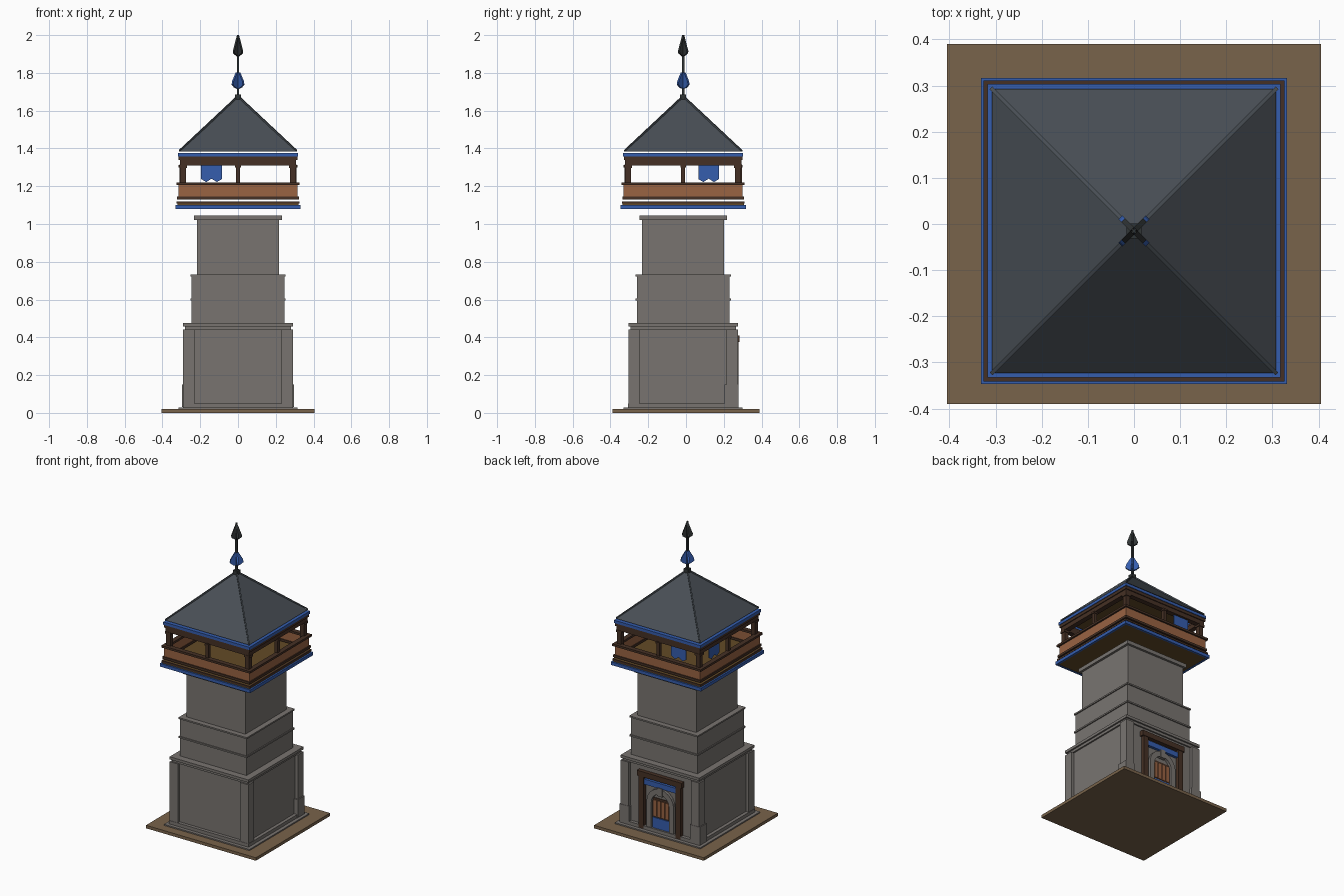
import bpy, bmesh, math
from mathutils import Matrix, Vector

if "Cube" in bpy.data.objects:
    bpy.data.objects.remove(bpy.data.objects["Cube"])

CY = -0.015  # tower axis offset in y


def material(name, rgb):
    m = bpy.data.materials.new(name)
    m.diffuse_color = (*rgb, 1)
    m.use_nodes = True
    m.node_tree.nodes["Principled BSDF"].inputs["Base Color"].default_value = m.diffuse_color
    return m


STONE = material("stone", (0.19, 0.175, 0.163))
EARTH = material("packed_earth", (0.19, 0.125, 0.07))
PLANK = material("floor_planks", (0.125, 0.068, 0.02))
DARK = material("dark_timber", (0.06, 0.03, 0.018))
WARM = material("warm_timber", (0.32, 0.125, 0.055))
BLUE = material("blue_paint", (0.035, 0.11, 0.42))
SLATE = material("slate", (0.065, 0.077, 0.09))
IRON = material("iron", (0.03, 0.035, 0.036))


def finish(name, bm, mats, y=CY):
    bmesh.ops.recalc_face_normals(bm, faces=bm.faces)
    me = bpy.data.meshes.new(name)
    bm.to_mesh(me)
    bm.free()
    for m in mats:
        me.materials.append(m)
    ob = bpy.data.objects.new(name, me)
    ob.location.y = y
    bpy.context.collection.objects.link(ob)
    return ob


def boxes(name, spans, mat, y=CY):
    """One object from boxes given as (x0, x1, y0, y1, z0, z1)."""
    bm = bmesh.new()
    for x0, x1, y0, y1, z0, z1 in spans:
        m = Matrix.Translation(((x0 + x1) / 2, (y0 + y1) / 2, (z0 + z1) / 2))
        m = m @ Matrix.Diagonal((x1 - x0, y1 - y0, z1 - z0, 1))
        bmesh.ops.create_cube(bm, size=1, matrix=m)
    return finish(name, bm, [mat], y)


def block(name, h, z0, z1, mat):
    return boxes(name, [(-h, h, -h, h, z0, z1)], mat)


def ring(name, h, t, z0, z1, mat):
    i = h - t
    return boxes(name, [(-h, h, -h, -i, z0, z1), (-h, h, i, h, z0, z1),
                        (-h, -i, -i, i, z0, z1), (i, h, -i, i, z0, z1)], mat)


def post(x, y, w, z0, z1):
    return (x - w, x + w, y - w, y + w, z0, z1)


def plate(name, outlines, thick, mat, angles=(0,), at=(0, 0)):
    """Upright plates: (x, z) outlines extruded in y, turned about z."""
    bm = bmesh.new()
    for a in angles:
        rot = Matrix.Translation((at[0], at[1], 0)) @ Matrix.Rotation(a, 4, 'Z')
        for pts in outlines:
            f = bm.faces.new([bm.verts.new(rot @ Vector((x, -thick / 2, z))) for x, z in pts])
            r = bmesh.ops.extrude_face_region(bm, geom=[f])
            vs = [v for v in r["geom"] if isinstance(v, bmesh.types.BMVert)]
            bmesh.ops.translate(bm, verts=vs, vec=rot.to_3x3() @ Vector((0, thick, 0)))
    return finish(name, bm, [mat])


# ground slab
boxes("ground_slab", [(-0.405, 0.405, -0.39, 0.39, 0, 0.02)], EARTH, 0)

# stone shaft, bottom to top
for name, h, z0, z1 in [
        ("bottom_step", 0.315, 0.02, 0.028), ("plinth", 0.292, 0.028, 0.05),
        ("lower_wall", 0.27, 0.05, 0.445), ("lower_cornice", 0.28, 0.44, 0.457),
        ("lower_ledge", 0.29, 0.457, 0.475), ("middle_wall", 0.245, 0.475, 0.73),
        ("middle_band", 0.252, 0.596, 0.606), ("middle_ledge", 0.252, 0.722, 0.732),
        ("upper_wall", 0.217, 0.73, 1.02), ("upper_cap", 0.232, 1.02, 1.045)]:
    block(name, h, z0, z1, STONE)

# corner pilasters, with thicker feet at the back
boxes("corner_pilasters", [post(sx * 0.26, sy * 0.26, 0.03, 0.04, 0.442)
                           for sx in (-1, 1) for sy in (-1, 1)], STONE)
boxes("pilaster_feet", [post(sx * 0.261, 0.256, 0.036, 0.03, 0.15) for sx in (-1, 1)], STONE)

# doorway on the back wall
boxes("door_frame", [(-0.155, -0.118, 0.26, 0.293, 0.03, 0.38),
                     (0.118, 0.155, 0.26, 0.293, 0.03, 0.38),
                     (-0.165, 0.165, 0.26, 0.297, 0.375, 0.41)], DARK)
boxes("door_lintel", [(-0.118, 0.118, 0.265, 0.288, 0.325, 0.36)], BLUE)
arch = [(-0.1, 0.05), (-0.1, 0.22)]
arch += [(-0.1 * math.cos(a), 0.22 + 0.1 * math.sin(a)) for a in [math.pi * i / 10 for i in range(1, 10)]]
arch += [(0.1, 0.22), (0.1, 0.05), (0.065, 0.05), (0.065, 0.22)]
arch += [(0.065 * math.cos(a), 0.22 + 0.065 * math.sin(a)) for a in [math.pi * i / 10 for i in range(1, 10)]]
arch += [(-0.065, 0.22), (-0.065, 0.05)]
plate("door_arch", [arch], 0.024, STONE, at=(0, 0.276))
boxes("arch_keystone", [(-0.018, 0.018, 0.265, 0.293, 0.275, 0.33)], STONE)
boxes("door_leaf", [(-0.065, 0.065, 0.265, 0.274, 0.05, 0.25)], DARK)
boxes("door_boards", [(x - 0.011, x + 0.011, 0.27, 0.278, 0.13, 0.235)
                      for x in (-0.045, -0.015, 0.015, 0.045)], WARM)
boxes("door_kick_panel", [(-0.06, 0.06, 0.27, 0.28, 0.05, 0.12)], BLUE)

# lookout platform
block("platform_floor", 0.321, 1.082, 1.12, PLANK)
ring("platform_trim", 0.332, 0.014, 1.08, 1.101, BLUE)
ring("platform_edge", 0.325, 0.01, 1.108, 1.12, DARK)

# railing
ring("railing_bottom_rail", 0.322, 0.026, 1.131, 1.146, DARK)
ring("railing_panels", 0.315, 0.014, 1.146, 1.206, WARM)
ring("railing_top_rail", 0.326, 0.032, 1.206, 1.22, DARK)

# posts and their capitals
corners = [(sx * 0.29, sy * 0.29) for sx in (-1, 1) for sy in (-1, 1)]
middles = [(0.3, 0), (-0.3, 0), (0, 0.3), (0, -0.3)]
boxes("corner_posts", [post(x, y, 0.015, 1.135, 1.315) for x, y in corners], DARK)
boxes("middle_posts", [post(x, y, 0.011, 1.2, 1.315) for x, y in middles], DARK)
boxes("post_capitals", [post(x, y, 0.02, 1.297, 1.312) for x, y in corners]
      + [post(x, y, 0.015, 1.3, 1.312) for x, y in middles], DARK)

# ring beams under the roof
ring("roof_beam", 0.308, 0.034, 1.31, 1.34, DARK)
ring("roof_upper_beam", 0.314, 0.034, 1.338, 1.357, DARK)
ring("roof_trim", 0.318, 0.03, 1.357, 1.376, BLUE)

# pennants on the back and left sides
pennant = [[(-0.055, 1.312), (-0.055, 1.238), (-0.028, 1.222), (0, 1.24),
            (0.028, 1.222), (0.055, 1.238), (0.055, 1.312)]]
plate("back_pennant", pennant, 0.006, BLUE, at=(-0.14, 0.29))
plate("left_pennant", pennant, 0.006, BLUE, angles=(math.pi / 2,), at=(-0.29, 0.135))

# pyramid roof with a planked underside
bm = bmesh.new()
base = [bm.verts.new((x, y, 1.385)) for x, y in ((-0.308, -0.308), (0.308, -0.308), (0.308, 0.308), (-0.308, 0.308))]
tip = bm.verts.new((0, 0, 1.675))
bm.faces.new(base[::-1]).material_index = 1
for i in range(4):
    bm.faces.new((base[i], base[(i + 1) % 4], tip))
finish("roof", bm, [SLATE, PLANK])

# thin caps along the roof hips
d = 0.31 * math.sqrt(2)
hip = [[(0, 1.665), (0, 1.682), (d, 1.392), (d, 1.385)]]
plate("roof_hips", hip, 0.008, SLATE, angles=[math.pi / 4 + i * math.pi / 2 for i in range(4)])

# finial: collar, rod, crossed blue vanes and spear head
block("finial_collar", 0.016, 1.66, 1.686, IRON)
block("finial_rod", 0.006, 1.68, 1.92, IRON)
cross = (math.pi / 4, -math.pi / 4)
plate("finial_vanes", [[(0, 1.715), (0.024, 1.722), (0.042, 1.738), (0.038, 1.757), (0.012, 1.802),
                        (-0.012, 1.802), (-0.038, 1.757), (-0.042, 1.738), (-0.024, 1.722)]],
      0.012, BLUE, angles=cross)
plate("spear_head", [[(0, 1.885), (0.03, 1.903), (0.033, 1.915), (0.002, 2.0),
                      (-0.002, 2.0), (-0.033, 1.915), (-0.03, 1.903)]],
      0.012, IRON, angles=cross)
